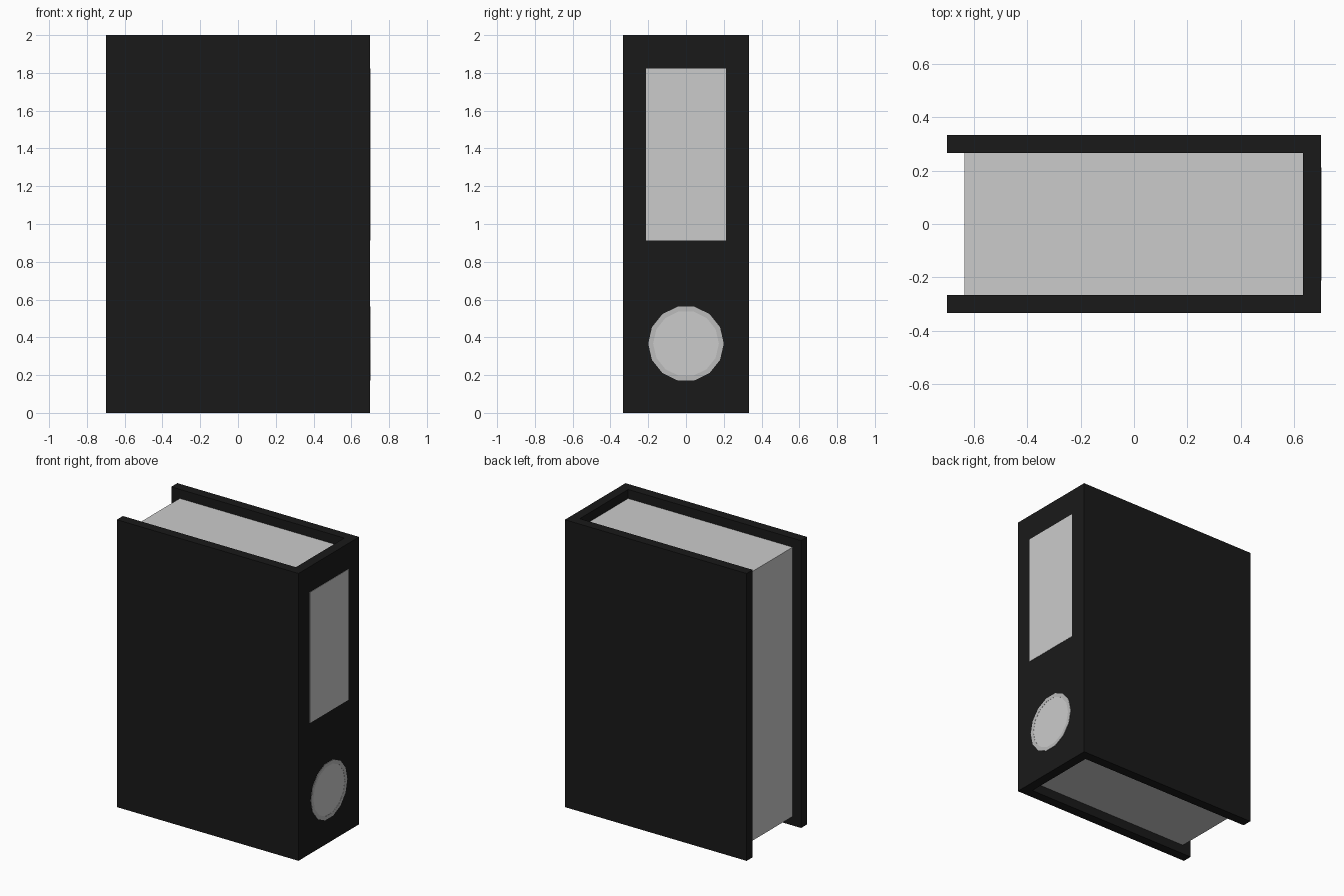
import bpy, bmesh, math

if "Cube" in bpy.data.objects:
    bpy.data.objects.remove(bpy.data.objects["Cube"])

W, D, H = 0.70, 0.333, 2.0      # half length, half thickness, height
T = 0.067                       # board thickness


def material(name, v):
    m = bpy.data.materials.new(name)
    m.diffuse_color = (v, v, v, 1)
    m.use_nodes = True
    m.node_tree.nodes["Principled BSDF"].inputs["Base Color"].default_value = m.diffuse_color
    return m


def finish(name, bm, mat=None):
    bmesh.ops.recalc_face_normals(bm, faces=bm.faces)
    me = bpy.data.meshes.new(name)
    bm.to_mesh(me)
    bm.free()
    ob = bpy.data.objects.new(name, me)
    bpy.context.collection.objects.link(ob)
    if mat:
        me.materials.append(mat)
    return ob


def prism(name, outline, offset, mat=None):
    """Extrude a closed 3D outline along an offset vector."""
    bm = bmesh.new()
    face = bm.faces.new([bm.verts.new(p) for p in outline])
    ext = bmesh.ops.extrude_face_region(bm, geom=[face], use_keep_orig=True)
    verts = [g for g in ext["geom"] if isinstance(g, bmesh.types.BMVert)]
    bmesh.ops.translate(bm, verts=verts, vec=offset)
    return finish(name, bm, mat)


def circle(r, x, n=14, zc=0.367):
    return [(x, r * math.cos(2 * math.pi * i / n), zc + r * math.sin(2 * math.pi * i / n))
            for i in range(n)]


black = material("cover_black", 0.01)
metal = material("ring_grey", 0.5)

# Folded cover: U-shaped profile with the spine at +x
S = W - 0.001
prism("cover", [(-W, -D, 0), (S, -D, 0), (S, D, 0), (-W, D, 0),
                (-W, D - T, 0), (S - T, D - T, 0), (S - T, T - D, 0), (-W, T - D, 0)],
      (0, 0, H), black)

# Block of pages, set in from the board edges
px0, px1, py = -W + 0.065, S - T, D - T
prism("pages", [(px0, -py, 0.063), (px1, -py, 0.063), (px1, py, 0.063), (px0, py, 0.063)],
      (0, 0, H - 0.126))

# Paper label on the spine
prism("spine_label", [(S, -0.212, 0.912), (S, 0.212, 0.912), (S, 0.212, 1.822), (S, -0.212, 1.822)],
      (0.002, 0, 0))

# Finger-hole disc and its surrounding rim
prism("finger_hole_disc", circle(0.174, S), (0.002, 0, 0))

bm = bmesh.new()
loops = [[bm.verts.new(p) for p in circle(r, x)]
         for r, x in ((0.2, S), (0.2, S + 0.003), (0.174, S + 0.003), (0.174, S))]
for a, b in zip(loops, loops[1:] + loops[:1]):
    for i in range(14):
        j = (i + 1) % 14
        bm.faces.new((a[i], a[j], b[j], b[i]))
finish("finger_hole_rim", bm, metal)
